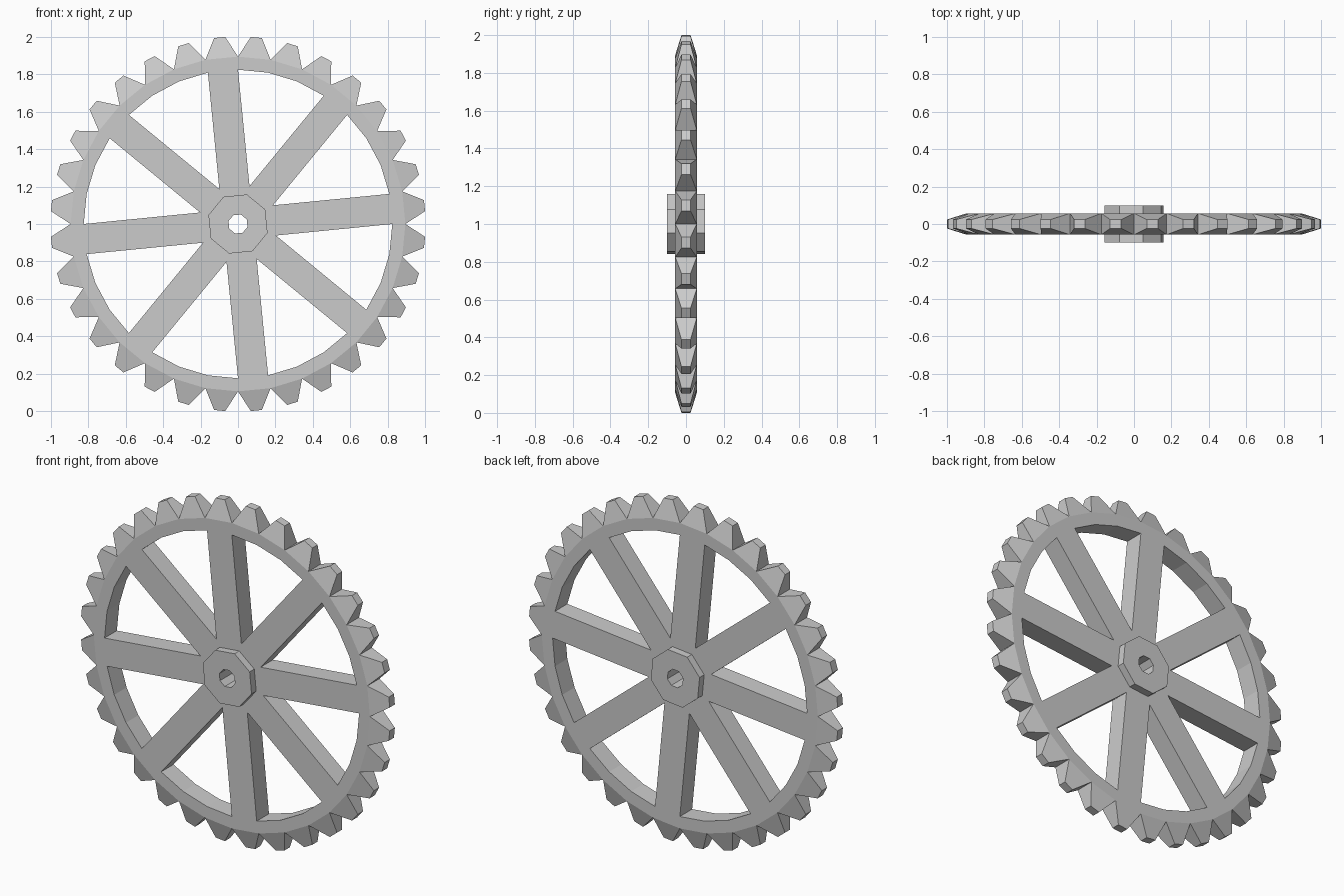
import bpy, bmesh
from math import sin, cos, radians

if "Cube" in bpy.data.objects:
    bpy.data.objects.remove(bpy.data.objects["Cube"])

CZ = 1.0            # axle height
N, SPOKES = 32, 8   # teeth, spokes
STEP = 360 / N
T = 0.057           # half thickness of rim and spokes
R_IN, R_OUT = 0.825, 0.895


def polar(r, deg, y, side=0.0):
    """Point at radius r and angle deg in the xz plane, shifted sideways."""
    a = radians(deg)
    return (r * cos(a) - side * sin(a), y, CZ + r * sin(a) + side * cos(a))


def ring(bm, r, n, y, start=0.0):
    return [bm.verts.new(polar(r, start + 360 / n * i, y)) for i in range(n)]


def bridge(bm, a, b):
    n = len(a)
    for i in range(n):
        j = (i + 1) % n
        bm.faces.new((a[i], a[j], b[j], b[i]))


def finish(bm, name):
    bmesh.ops.recalc_face_normals(bm, faces=bm.faces)
    me = bpy.data.meshes.new(name)
    bm.to_mesh(me)
    bm.free()
    ob = bpy.data.objects.new(name, me)
    bpy.context.collection.objects.link(ob)
    return ob


# Gear wheel: rim, teeth and spokes as one solid
bm = bmesh.new()
phase = STEP / 2 - 22.5     # crotch between neighbouring spokes
inner, outer, crotch, core = [], [], [], []
for y in (-T, T):
    inner.append(ring(bm, R_IN, N, y))
    outer.append(ring(bm, R_OUT, N, y))
    crotch.append(ring(bm, 0.212, SPOKES, y, phase))
    core.append(ring(bm, 0.165, SPOKES, y, phase))
    bridge(bm, inner[-1], outer[-1])
    bridge(bm, core[-1], crotch[-1])

for k in range(SPOKES):     # spokes, each as wide as one rim segment
    i, j, nk = 4 * k, 4 * k + 1, (k + 1) % SPOKES
    for s in (0, 1):
        bm.faces.new((crotch[s][k], crotch[s][nk], inner[s][j], inner[s][i]))
    for c, v in ((k, i), (nk, j)):
        bm.faces.new((crotch[0][c], inner[0][v], inner[1][v], crotch[1][c]))

for i in range(N):
    j = (i + 1) % N
    if i % 4:               # inner rim wall between the spokes
        bm.faces.new((inner[0][i], inner[0][j], inner[1][j], inner[1][i]))
    # tapered tooth on every rim segment
    mid = STEP * (i + 0.5)
    base = (outer[0][i], outer[0][j], outer[1][j], outer[1][i])
    tip = [bm.verts.new(polar(1.002, mid, y, w)) for w, y in
           ((-0.03, -0.024), (0.03, -0.024), (0.03, 0.024), (-0.03, 0.024))]
    bridge(bm, base, tip)
    bm.faces.new(tip)
finish(bm, "gear_wheel")

# Octagonal hub with axle hole
bm = bmesh.new()
loops = [ring(bm, r, 8, y, phase) for r, y in
         ((0.165, -0.1), (0.165, 0.1), (0.053, 0.1), (0.053, -0.1))]
for a in range(4):
    bridge(bm, loops[a], loops[(a + 1) % 4])
finish(bm, "hub")
